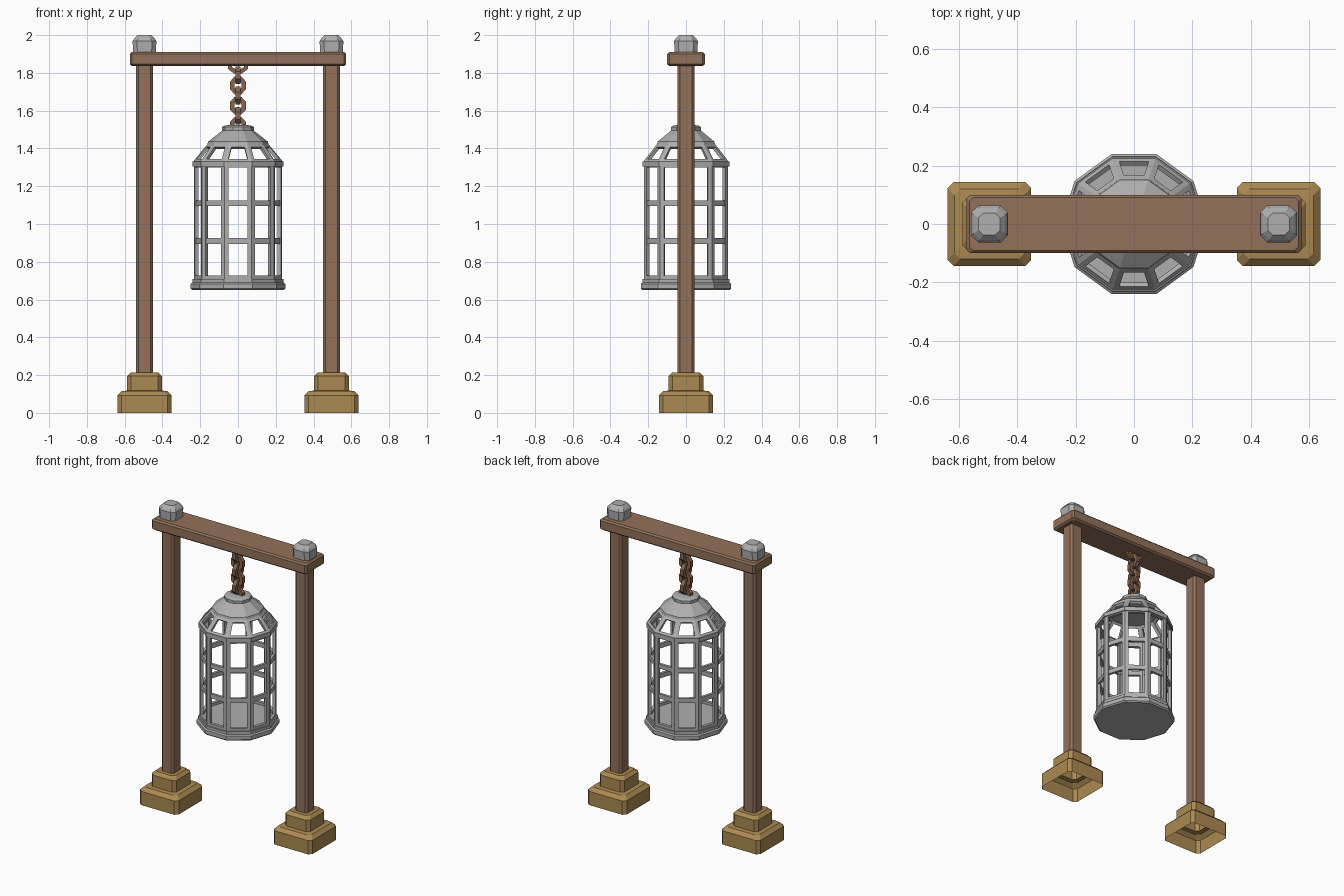
import bpy, bmesh, math
from mathutils import Vector, Matrix

default = bpy.data.objects.get("Cube")
if default:
    bpy.data.objects.remove(default, do_unlink=True)


def material(name, rgb):
    mat = bpy.data.materials.new(name)
    mat.use_nodes = True
    mat.diffuse_color = (*rgb, 1)
    mat.node_tree.nodes["Principled BSDF"].inputs["Base Color"].default_value = (*rgb, 1)
    return mat


WOOD = material("brown wood", (0.29, 0.165, 0.10))
RUST = material("rusty chain", (0.25, 0.13, 0.075))
STONE = material("tan stone", (0.41, 0.255, 0.085))
IRON = material("grey iron", (0.43, 0.43, 0.43))


def finish(name, bm, mat, location=(0, 0, 0)):
    bmesh.ops.recalc_face_normals(bm, faces=bm.faces)
    mesh = bpy.data.meshes.new(name)
    bm.to_mesh(mesh)
    bm.free()
    mesh.materials.append(mat)
    obj = bpy.data.objects.new(name, mesh)
    obj.location = location
    bpy.context.collection.objects.link(obj)
    return obj


def decagon(r):
    return [(r * math.cos(math.tau * i / 10), r * math.sin(math.tau * i / 10)) for i in range(10)]


def chamfered(hx, hy, c):
    return [(hx, c - hy), (hx, hy - c), (hx - c, hy), (c - hx, hy),
            (-hx, hy - c), (-hx, c - hy), (c - hx, -hy), (hx - c, -hy)]


def loft(sections, bottom=True, top=True, loop=False):
    """Skin a stack of (outline, height) sections."""
    bm = bmesh.new()
    rings = [[bm.verts.new((x, y, z)) for x, y in outline] for outline, z in sections]
    pairs = list(zip(rings, rings[1:]))
    if loop:
        pairs.append((rings[-1], rings[0]))
    for a, b in pairs:
        n = len(a)
        for i in range(n):
            j = (i + 1) % n
            bm.faces.new((a[i], a[j], b[j], b[i]))
    if bottom and not loop:
        bm.faces.new(rings[0][::-1])
    if top and not loop:
        bm.faces.new(rings[-1])
    return bm


def turned(name, profile, bottom=True, top=True, loop=False):
    return finish(name, loft([(decagon(r), z) for r, z in profile], bottom, top, loop), IRON)


def hoop(name, r, low, high, depth):
    return turned(name, [(r, low), (r, high), (r - depth, high), (r - depth, low)], loop=True)


def lattice(name, low, high, border, depth):
    """Ten-sided wall with an opening cut in every panel."""
    bm = loft([(decagon(r), z) for r, z in (low, high)], False, False)
    bmesh.ops.recalc_face_normals(bm, faces=bm.faces)
    panels = bm.faces[:]
    bmesh.ops.inset_individual(bm, faces=panels, thickness=border, use_even_offset=True)
    bmesh.ops.delete(bm, geom=panels, context='FACES')
    obj = finish(name, bm, IRON)
    mod = obj.modifiers.new("thickness", 'SOLIDIFY')
    mod.thickness = depth
    mod.offset = -1
    return obj


# Frame: stepped hollow feet, posts and caps on both sides
for side, x in (("left", 0.495), ("right", -0.495)):
    foot = [(0.143, 0), (0.143, 0.092), (0.12, 0.115), (0.092, 0.118),
            (0.092, 0.195), (0.072, 0.215)]
    finish(side + "_foot", loft([(chamfered(h, h, 0.02), z) for h, z in foot], bottom=False),
           STONE, (x, 0, 0))
    finish(side + "_post", loft([(chamfered(0.046, 0.046, 0.013), z) for z in (0.14, 1.85)]),
           WOOD, (x, 0, 0))
    cap = [(0.06, 0.022, 1.9), (0.063, 0.024, 1.968), (0.054, 0.022, 1.982), (0.037, 0.016, 2.0)]
    finish(side + "_post_cap", loft([(chamfered(h, h, c), z) for h, c, z in cap]),
           IRON, (x, 0, 0))

# Crossbeam
beam = [(0.012, 1.836), (0, 1.846), (0, 1.9), (0.01, 1.91)]
finish("crossbeam", loft([(chamfered(0.573 - d, 0.1 - d, 0.012), z) for d, z in beam]), WOOD)

# Cage
turned("cage_floor", [(0.242, 0.65), (0.251, 0.658), (0.251, 0.683), (0.242, 0.69), (0.242, 0.708)])
lattice("cage_bars", (0.234, 0.705), (0.234, 1.32), 0.022, 0.02)
for name, z in (("lower_hoop", 0.91), ("upper_hoop", 1.11)):
    hoop(name, 0.23, z - 0.015, z + 0.015, 0.018)
hoop("cage_rim", 0.241, 1.305, 1.332, 0.026)
lattice("dome_bars", (0.238, 1.33), (0.162, 1.422), 0.019, 0.018)
turned("dome_cap", [(0.145, 1.415), (0.163, 1.418), (0.158, 1.436), (0.138, 1.452), (0.084, 1.494),
                    (0.084, 1.513), (0.072, 1.52), (0.05, 1.524)])


# Chain: chunky links, alternately turned by a quarter
def link(name, z, turn, width, height, wire, steps=8):
    bm = bmesh.new()
    rings = []
    for i in range(steps):
        a = math.tau * (i + 0.5) / steps
        out = Vector((math.cos(a), 0, math.sin(a)))
        centre = Vector((out.x * width, 0, out.z * height))
        ring = []
        for k in range(4):
            b = math.tau * (k + 0.5) / 4
            ring.append(bm.verts.new(centre + wire * (math.cos(b) * out + Vector((0, math.sin(b), 0)))))
        rings.append(ring)
    for i in range(steps):
        a, b = rings[i], rings[(i + 1) % steps]
        for k in range(4):
            m = (k + 1) % 4
            bm.faces.new((a[k], a[m], b[m], b[k]))
    bmesh.ops.rotate(bm, verts=bm.verts, matrix=Matrix.Rotation(turn, 3, 'Z'))
    return finish(name, bm, RUST, (0, 0, z))


link("beam_hook", 1.838, 0, 0.046, 0.032, 0.017)
for i in range(6):
    link("chain_link", 1.787 - i * 0.0535, math.pi / 2 * ((i + 1) % 2), 0.034, 0.038, 0.018)
